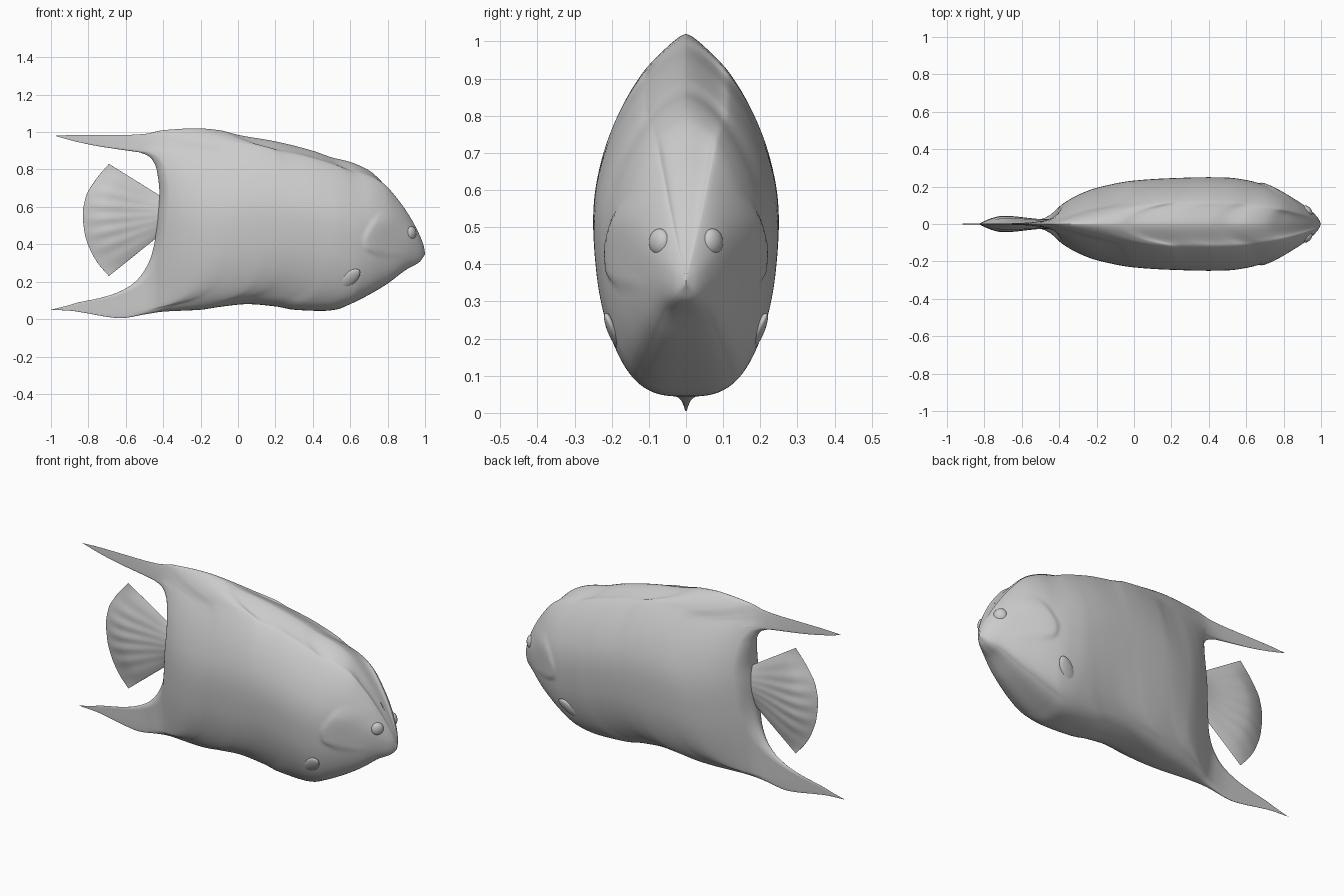
import bpy, bmesh, math
from mathutils import Matrix

if "Cube" in bpy.data.objects:
    bpy.data.objects.remove(bpy.data.objects["Cube"])


def curve(pts):
    """Smooth, non-overshooting interpolation through (x, y) points."""
    pts = sorted(pts)
    n = len(pts)
    d = [(pts[i + 1][1] - pts[i][1]) / (pts[i + 1][0] - pts[i][0]) for i in range(n - 1)]
    m = [d[0]] + [2 * a * b / (a + b) if a * b > 0 else 0 for a, b in zip(d, d[1:])] + [d[-1]]

    def f(x):
        x = min(max(x, pts[0][0]), pts[-1][0])
        i = 0
        while i < n - 2 and x > pts[i + 1][0]:
            i += 1
        h = pts[i + 1][0] - pts[i][0]
        t = (x - pts[i][0]) / h
        return ((1 + 2 * t) * (1 - t) ** 2 * pts[i][1] + t * (1 - t) ** 2 * h * m[i]
                + t * t * (3 - 2 * t) * pts[i + 1][1] + t * t * (t - 1) * h * m[i + 1])
    return f


def step(a, b, x):
    t = min(max((x - a) / (b - a), 0), 1)
    return t * t * (3 - 2 * t)


def finish(name, bm):
    me = bpy.data.meshes.new(name)
    bm.to_mesh(me)
    bm.free()
    ob = bpy.data.objects.new(name, me)
    bpy.context.collection.objects.link(ob)
    for p in me.polygons:
        p.use_smooth = True
    return ob


def symmetric_sheet(name, fn, nu, nv):
    """Closed skin from fn(u, v) -> (x, half thickness, z), mirrored in y."""
    bm = bmesh.new()
    us = [(1 - math.cos(math.pi * i / nu)) / 2 for i in range(nu + 1)]
    vs = [(1 - math.cos(math.pi * i / nv)) / 2 for i in range(nv + 1)]
    pts = [[fn(u, v) for v in vs] for u in us]
    for s in (-1, 1):
        g = [[bm.verts.new((x, s * y, z)) for x, y, z in row] for row in pts]
        for i in range(nu):
            for j in range(nv):
                bm.faces.new((g[i][j], g[i + 1][j], g[i + 1][j + 1], g[i][j + 1]))
    bmesh.ops.remove_doubles(bm, verts=bm.verts, dist=1e-5)
    bmesh.ops.recalc_face_normals(bm, faces=bm.faces)
    return finish(name, bm)


# Body profiles: back, belly, trailing edge (x by z), half width
top = curve([(-.98, .98), (-.85, .985), (-.6, .985), (-.5, .99), (-.4, 1.01), (-.22, 1.02),
             (-.1, 1.01), (0, .985), (.2, .95), (.4, .9), (.5, .865), (.6, .84), (.7, .795),
             (.8, .7), (.9, .57), (.97, .45), (.99, .4), (1, .355)])
belly = curve([(-1, .05), (-.9, .045), (-.8, .03), (-.7, .012), (-.63, .005), (-.5, .025),
               (-.4, .04), (-.2, .05), (-.1, .065), (.05, .08), (.2, .068), (.3, .05),
               (.45, .044), (.52, .05), (.6, .08), (.7, .13), (.8, .19), (.9, .265), (.97, .305), (1, .345)])
rear = curve([(.05, -1), (.07, -.92), (.09, -.85), (.11, -.75), (.14, -.65), (.19, -.56),
              (.26, -.5), (.35, -.46), (.45, -.44), (.56, -.43), (.67, -.42), (.8, -.435),
              (.86, -.465), (.89, -.52), (.905, -.62), (.925, -.75), (.95, -.87), (.98, -.98)])
width = curve([(1, 0), (.985, .03), (.95, .068), (.9, .107), (.8, .165), (.7, .208), (.6, .235),
               (.5, .248), (.4, .25), (.2, .245), (0, .232), (-.2, .193), (-.3, .155), (-.4, .095),
               (-.45, .055), (-.5, .032), (-.6, .014), (-.8, .006), (-1, .003)])
gill = curve([(.3, .78), (.35, .71), (.38, .67), (.42, .665), (.5, .70), (.58, .76), (.62, .82)])


def body(u, v):
    xr = rear(.05 + .93 * v)
    x = 1 - u * (1 - xr)
    z = (1 - v) * belly(1 - 2 * u) + v * top(1 - 1.98 * u)
    e = .33 + .32 * step(.3, .7, v)
    h = width(x) * max(math.sin(math.pi * v), 0) ** e
    h *= math.sqrt(max(0, 1 - (1 - min((x - xr) / .05, 1)) ** 2))
    # gill cover lip
    if .32 < z < .6:
        d = x - gill(z)
        h += .009 * step(0, .02, d) * (1 - step(.02, .2, d)) * step(.32, .38, z) * (1 - step(.5, .6, z))
    return x, h, z


symmetric_sheet("body_with_long_fins", body, 150, 90)

# Fan tail with shallow rays
tail_edge = curve([(.23, -.69), (.3, -.75), (.37, -.79), (.46, -.82), (.56, -.83),
                   (.65, -.815), (.74, -.765), (.83, -.69)])


def tail(u, v):
    ze = .23 + .6 * v
    zr = .475 + .165 * v
    x = -.385 + u * (tail_edge(ze) + .385)
    z = zr + u * (ze - zr)
    w = 2 * v - 1
    h = (.026 + .018 * step(.2, .7, u)) * max(0, 1 - w * w) ** .8
    h *= math.sqrt(max(0, 1 - step(.7, 1, u)))
    h *= 1 - .07 * u * (1 + math.cos(v * 14 * math.pi))
    return x, h, z


symmetric_sheet("tail_fin", tail, 40, 80)


def mirrored_ellipsoid(name, loc, scale, rot):
    bm = bmesh.new()
    bmesh.ops.create_uvsphere(bm, u_segments=32, v_segments=16, radius=1)
    m = Matrix.Translation(loc) @ rot @ Matrix.Diagonal((*scale, 1))
    bmesh.ops.transform(bm, matrix=m, verts=bm.verts)
    ob = finish(name, bm)
    mod = ob.modifiers.new("mirror", 'MIRROR')
    mod.use_axis = (False, True, False)


# Eyes and small side fins
mirrored_ellipsoid("eyes", (.925, -.071, .46), (.034, .022, .036), Matrix.Rotation(math.radians(45), 4, 'Z'))
mirrored_ellipsoid("side_fins", (.595, -.192, .215), (.075, .016, .036),
                   Matrix.Rotation(math.radians(25), 4, 'X') @ Matrix.Rotation(math.radians(-45), 4, 'Y'))
